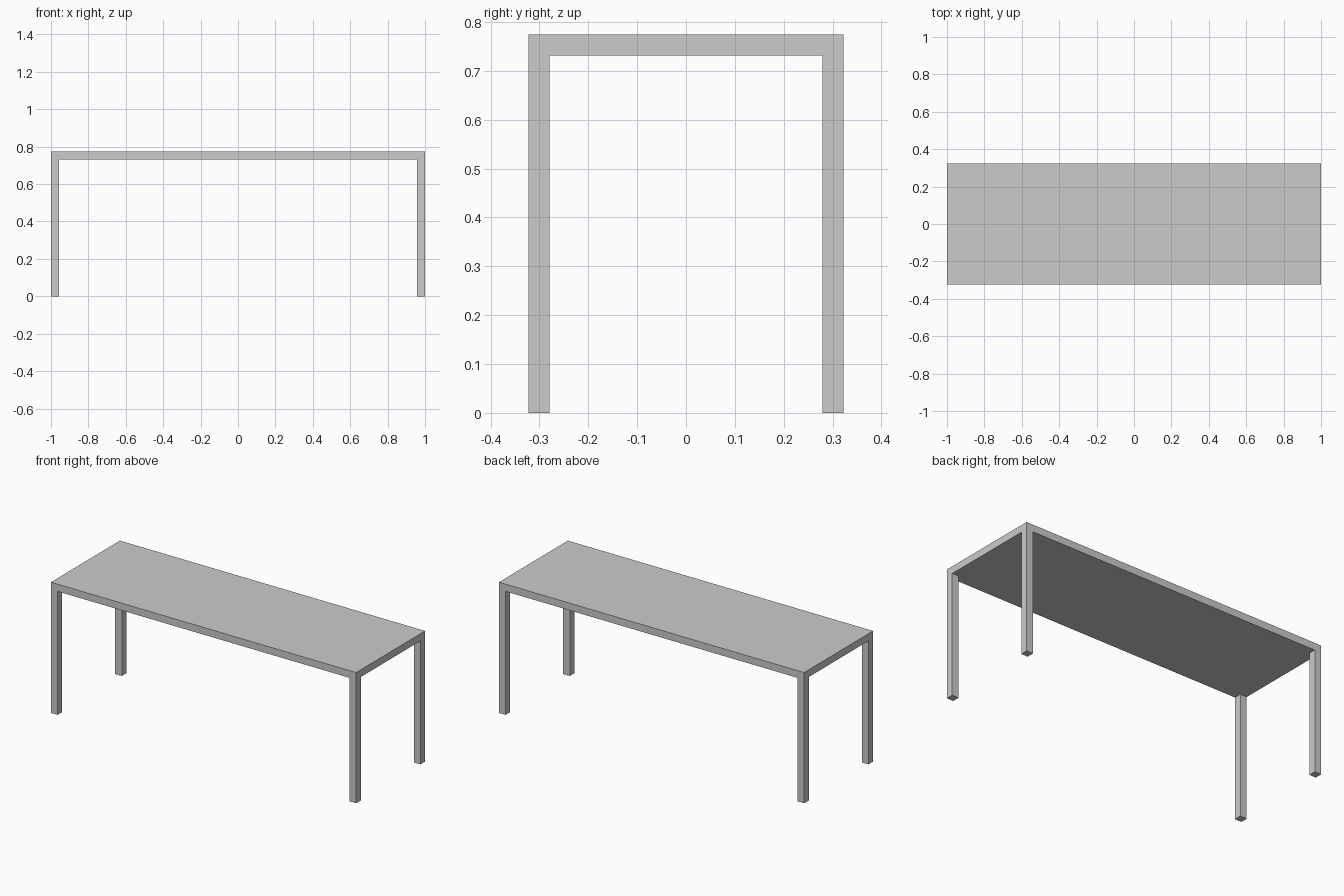
import bpy

HALF_X, HALF_Y, HEIGHT = 1.0, 0.3225, 0.774
THICK = 0.043  # tabletop thickness and leg width

if "Cube" in bpy.data.objects:
    bpy.data.objects.remove(bpy.data.objects["Cube"], do_unlink=True)

grey = bpy.data.materials.new("light grey")
grey.use_nodes = True
grey.diffuse_color = (0.6, 0.6, 0.6, 1)
grey.node_tree.nodes["Principled BSDF"].inputs["Base Color"].default_value = grey.diffuse_color


def box(name, size, centre):
    bpy.ops.mesh.primitive_cube_add(size=1, location=centre)
    obj = bpy.context.object
    obj.name = name
    obj.scale = size
    bpy.ops.object.transform_apply(location=False, rotation=False, scale=True)
    obj.data.materials.append(grey)
    return obj


# Tabletop slab
box("tabletop", (2 * HALF_X, 2 * HALF_Y, THICK), (0, 0, HEIGHT - THICK / 2))

# Four square legs, flush with the corners
leg_height = HEIGHT - THICK
for y_name, sy in (("front", -1), ("back", 1)):
    for x_name, sx in (("right", -1), ("left", 1)):
        box(f"{y_name}_{x_name}_leg", (THICK, THICK, leg_height),
            (sx * (HALF_X - THICK / 2), sy * (HALF_Y - THICK / 2), leg_height / 2))
